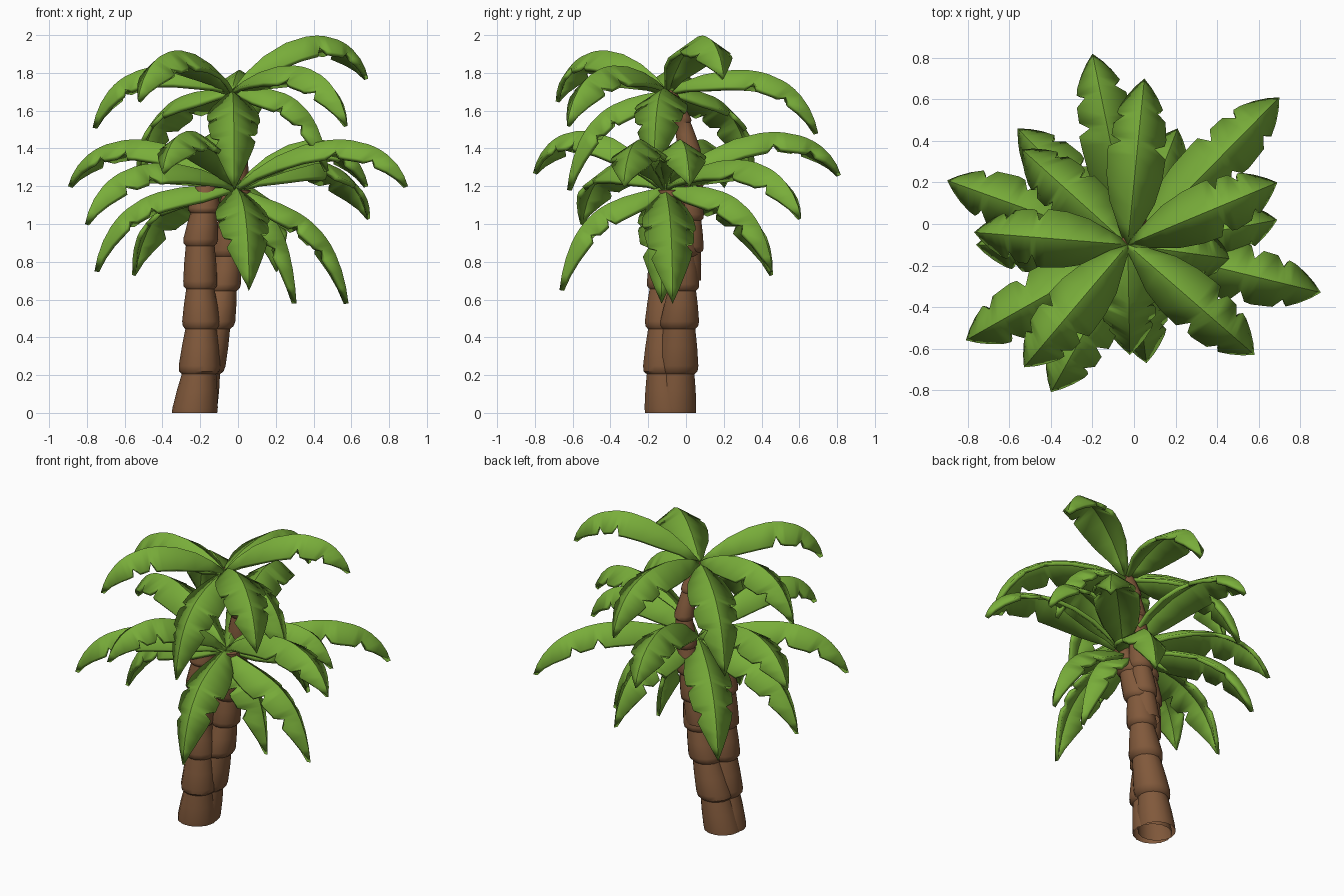
import bpy, bmesh, math
from mathutils import Vector

if "Cube" in bpy.data.objects:
    bpy.data.objects.remove(bpy.data.objects["Cube"])


def material(name, rgb):
    m = bpy.data.materials.new(name)
    m.diffuse_color = (*rgb, 1)
    m.use_nodes = True
    m.node_tree.nodes["Principled BSDF"].inputs["Base Color"].default_value = m.diffuse_color
    return m


GREEN = material("leaf green", (0.19, 0.42, 0.042))
BROWN = material("bark brown", (0.22, 0.1, 0.044))


def finish(bm, name, mat, angle):
    me = bpy.data.meshes.new(name)
    bm.to_mesh(me)
    bm.free()
    me.materials.append(mat)
    ob = bpy.data.objects.new(name, me)
    bpy.context.collection.objects.link(ob)
    bpy.ops.object.select_all(action='DESELECT')
    ob.select_set(True)
    bpy.context.view_layer.objects.active = ob
    bpy.ops.object.shade_smooth_by_angle(angle=math.radians(angle))
    return ob


# Trunk: stacked segments, each with a flared lip at its foot, open underneath
def trunk(name, joints, sides=14):
    bm = bmesh.new()
    rings = []

    def ring(c, r):
        rings.append([bm.verts.new((c.x + r * math.cos(2 * math.pi * k / sides),
                                    c.y + r * math.sin(2 * math.pi * k / sides), c.z))
                      for k in range(sides)])

    for i in range(len(joints) - 1):
        a, b = Vector(joints[i][:3]), Vector(joints[i + 1][:3])
        ra, rb = joints[i][3], joints[i + 1][3]
        ring(a, ra if i == 0 else ra * 0.97)
        ring(a.lerp(b, 0.12), ra)
        ring(a.lerp(b, 0.55), ra * 0.45 + rb * 0.48)
        ring(a.lerp(b, 0.93), rb * 0.83)
    ring(Vector(joints[-1][:3]), joints[-1][3] * 0.8)
    for lo, hi in zip(rings, rings[1:]):
        for k in range(sides):
            n = (k + 1) % sides
            bm.faces.new((lo[k], lo[n], hi[n], hi[k]))
    bm.faces.new(rings[-1])
    finish(bm, name, BROWN, 40)


trunk("left_trunk", [(-.23, -.10, 0, .12), (-.205, -.12, .22, .11), (-.195, -.12, .46, .1),
                     (-.2, -.12, .67, .09), (-.2, -.11, .9, .092), (-.18, -.11, 1.07, .085),
                     (-.17, -.1, 1.2, .07)])
trunk("right_trunk", [(-.23, -.06, 0, .115), (-.185, -.045, .22, .112), (-.125, -.035, .46, .105),
                      (-.08, -.02, .66, .092), (-.055, -.02, .84, .09), (-.02, -.05, 1.02, .088),
                      (.01, -.09, 1.18, .07)])
trunk("tall_trunk", [(-.1, 0, .7, .08), (-.07, .015, .86, .08), (-.04, .02, 1.03, .076),
                     (-.015, .025, 1.2, .07), (0, .02, 1.38, .062), (-.01, -.02, 1.55, .052),
                     (-.03, -.09, 1.71, .042)])

# Frond outline: position along the rib, left and right half width (dips are the notches)
OUTLINE = [(0, .02, .02), (.09, .06, .06), (.2, .11, .11), (.33, .135, .135),
           (.45, .142, .14), (.50, .142, .085), (.53, .085, .13), (.57, .13, .135),
           (.66, .126, .126), (.70, .078, .122), (.74, .115, .075), (.79, .105, .105),
           (.87, .075, .075), (.94, .04, .04)]
DROP = 0.63


def frond(name, base, tip):
    p0, p3 = Vector(base), Vector(tip)
    flat = Vector((p3.x - p0.x, p3.y - p0.y, 0))
    arch = Vector((0, 0, 0.33 + 0.7 * (p3.z - p0.z)))
    p1, p2 = p0 + flat * 0.36 + arch, p0 + flat * 0.9 + arch
    side = flat.normalized().cross(Vector((0, 0, 1)))
    bm = bmesh.new()
    rows = []
    for t, wl, wr in OUTLINE:
        s = 1 - t
        p = p0 * s**3 + p1 * (3 * s * s * t) + p2 * (3 * s * t * t) + p3 * t**3
        tan = (p1 - p0) * (s * s) + (p2 - p1) * (2 * s * t) + (p3 - p2) * (t * t)
        up = side.cross(tan.normalized())
        rows.append([bm.verts.new(v) for v in (p - side * wl - up * wl * DROP, p,
                                               p + side * wr - up * wr * DROP)])
    for (l0, m0, r0), (l1, m1, r1) in zip(rows, rows[1:]):
        bm.faces.new((r0, r1, m1, m0))
        bm.faces.new((m0, m1, l1, l0))
    end = bm.verts.new(p3)
    l, m, r = rows[-1]
    bm.faces.new((r, end, m))
    bm.faces.new((m, end, l))
    ob = finish(bm, name, GREEN, 35)
    mod = ob.modifiers.new("thickness", 'SOLIDIFY')
    mod.thickness = 0.025
    mod.offset = -1


# Crowns: base point and the frond tips
CROWNS = {
    "top_frond": ((-.03, -.1, 1.71), [
        (.69, .2, 1.77), (.05, .7, 1.48), (-.54, .36, 1.25), (-.77, -.04, 1.51),
        (-.53, -.69, 1.65), (-.02, -.63, 1.18), (.58, -.63, 1.52), (.48, -.17, 1.28)]),
    "lower_frond": ((-.01, -.11, 1.2), [
        (-.9, .21, 1.2), (-.81, -.56, 1.0), (-.4, -.81, 1.27), (-.2, .82, 1.26),
        (-.56, .46, .73), (-.76, -.1, .75),
        (.9, -.33, 1.2), (.7, .61, 1.03), (.69, .02, 1.2), (.585, -.07, .58),
        (.31, -.13, .58), (.06, -.67, .65), (.21, .46, .75)]),
}
for label, (base, tips) in CROWNS.items():
    for i, tip in enumerate(tips):
        frond(f"{label}_{i + 1}", base, tip)
